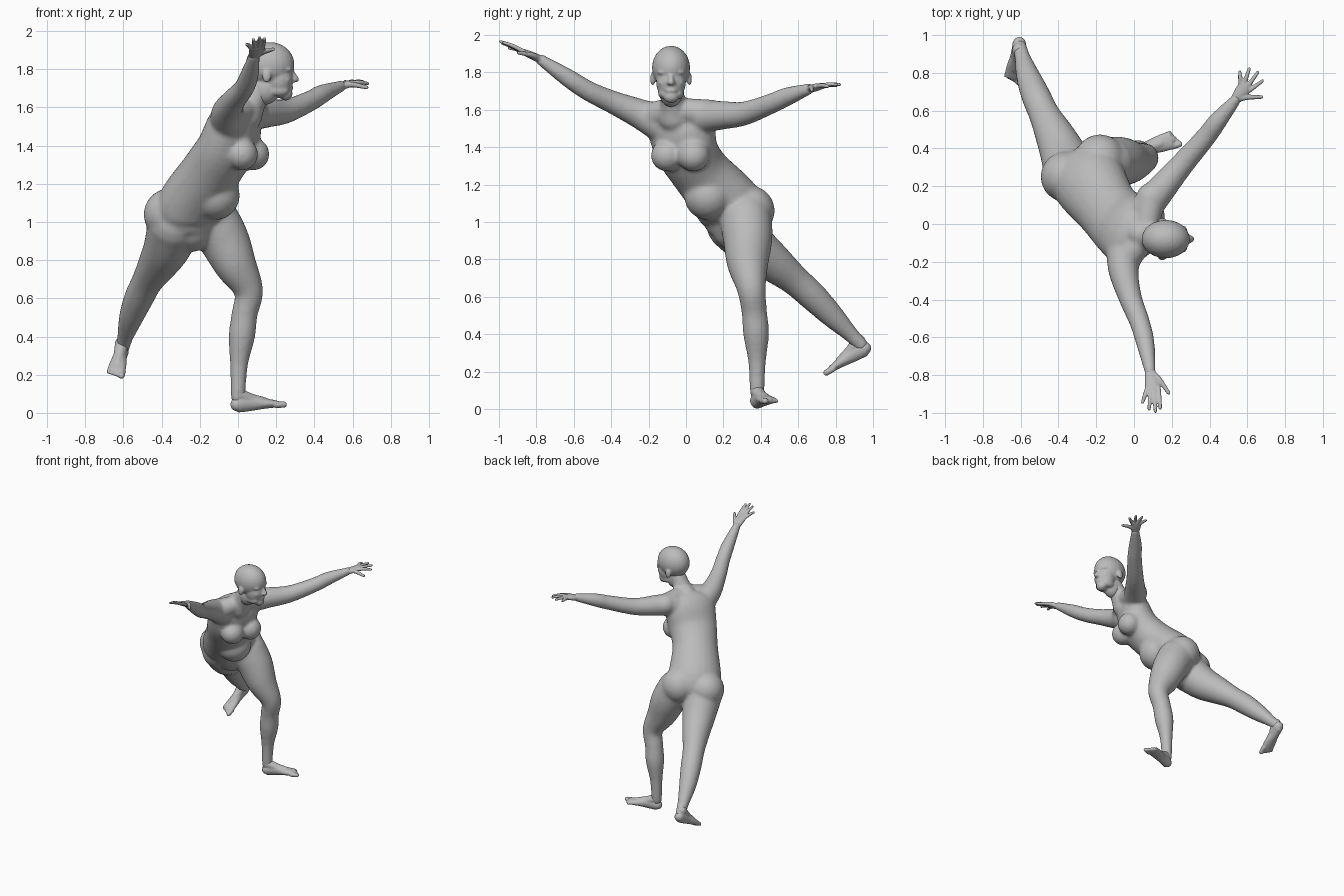
import bpy, bmesh, math
from mathutils import Vector, Matrix

cube = bpy.data.objects.get("Cube")
if cube:
    bpy.data.objects.remove(cube, do_unlink=True)

clay = bpy.data.materials.new("clay_grey")
clay.use_nodes = True
GREY = (0.5, 0.5, 0.5, 1)
clay.diffuse_color = GREY
clay.node_tree.nodes["Principled BSDF"].inputs["Base Color"].default_value = GREY


def ball(bm, centre, radii):
    """Ellipsoid; radii is a number or three numbers."""
    if not isinstance(radii, tuple):
        radii = (radii,) * 3
    m = Matrix.Translation(centre) @ Matrix.Diagonal((*radii, 1))
    bmesh.ops.create_uvsphere(bm, u_segments=24, v_segments=14, radius=1, matrix=m)


def spline(stations, steps=5):
    """Catmull-Rom interpolation of stations (x, y, z, half width, half depth)."""
    pts = [Vector(s) for s in stations]
    pts = [pts[0] * 2 - pts[1]] + pts + [pts[-1] * 2 - pts[-2]]
    out = []
    for a, b, c, d in zip(pts, pts[1:], pts[2:], pts[3:]):
        for i in range(steps):
            t = i / steps
            out.append(0.5 * (2 * b + (c - a) * t + (2 * a - 5 * b + 4 * c - d) * t * t
                              + (3 * b - a - 3 * c + d) * t ** 3))
    return out + [pts[-2]]


def loft(bm, stations, side=(1, 0, 0), side_end=None, n=24):
    """Elliptical tube through the stations with rounded ends."""
    full = [tuple(s) if len(s) == 5 else (*s, s[3]) for s in stations]
    path = spline(full)
    s0, s1 = Vector(side), Vector(side_end or side)
    rings = []
    for i, p in enumerate(path):
        a, b = path[max(i - 1, 0)], path[min(i + 1, len(path) - 1)]
        tan = (Vector(b[:3]) - Vector(a[:3])).normalized()
        w = s0.lerp(s1, i / (len(path) - 1))
        w = (w - tan * w.dot(tan)).normalized()
        d = tan.cross(w)
        c = Vector(p[:3])
        rings.append([bm.verts.new(c + w * p[3] * math.cos(k * math.tau / n)
                                   + d * p[4] * math.sin(k * math.tau / n)) for k in range(n)])
    for r, q in zip(rings, rings[1:]):
        for k in range(n):
            bm.faces.new((r[k], r[(k + 1) % n], q[(k + 1) % n], q[k]))
    bm.faces.new(rings[0][::-1])
    bm.faces.new(rings[-1])
    for s in (full[0], full[-1]):
        ball(bm, s[:3], min(s[3], s[4]) * 0.98)


def finish(name, bm, voxel, smooth):
    """Fuse the overlapping volumes into one smooth skin."""
    bmesh.ops.recalc_face_normals(bm, faces=bm.faces)
    me = bpy.data.meshes.new(name)
    bm.to_mesh(me)
    bm.free()
    me.materials.append(clay)
    for p in me.polygons:
        p.use_smooth = True
    ob = bpy.data.objects.new(name, me)
    bpy.context.collection.objects.link(ob)
    rm = ob.modifiers.new("fuse", "REMESH")
    rm.mode = "VOXEL"
    rm.voxel_size = voxel
    rm.use_smooth_shade = True
    sm = ob.modifiers.new("soften", "SMOOTH")
    sm.factor = 0.5
    sm.iterations = smooth


# Body: torso, neck, arms and legs
bm = bmesh.new()
loft(bm, [(-0.25, 0.27, 0.98, 0.17, 0.14), (-0.24, 0.23, 1.09, 0.2, 0.165),
          (-0.14, 0.08, 1.265, 0.17, 0.15), (-0.06, 0.0, 1.39, 0.185, 0.14),
          (-0.01, -0.03, 1.53, 0.195, 0.12), (0.03, -0.05, 1.6, 0.14, 0.075)],
     side=(0.75, 0.65, 0), side_end=(0.41, 0.91, 0))
loft(bm, [(0.04, -0.06, 1.56, 0.09), (0.09, -0.07, 1.65, 0.066), (0.16, -0.08, 1.76, 0.062)])
for c in ((0.08, 0.04), (0.02, -0.1)):                      # breasts
    ball(bm, (*c, 1.355), (0.085, 0.088, 0.085))
ball(bm, (-0.36, 0.25, 1.04), 0.135)                        # buttocks
ball(bm, (-0.18, 0.34, 1.06), 0.135)
ball(bm, (-0.12, 0.12, 1.14), 0.13)                         # belly
for a, b in (((-0.05, -0.19, 1.56), (0.05, -0.08, 1.6)),    # shoulder muscles
             ((0.09, 0.14, 1.575), (0.06, -0.04, 1.6))):
    loft(bm, [(*a, 0.08), (*b, 0.065)], side=(0, 0, 1))

loft(bm, [(0.06, 0.08, 1.56, 0.085), (0.14, 0.18, 1.57, 0.078), (0.25, 0.31, 1.58, 0.064),
          (0.38, 0.46, 1.635, 0.054), (0.44, 0.54, 1.67, 0.05), (0.54, 0.66, 1.712, 0.03)],
     side=(0, 0, 1))                                        # left arm
loft(bm, [(-0.05, -0.14, 1.53, 0.1), (-0.055, -0.25, 1.58, 0.08), (-0.02, -0.39, 1.64, 0.062),
          (0.03, -0.52, 1.7, 0.054), (0.06, -0.63, 1.77, 0.049), (0.085, -0.78, 1.87, 0.03)],
     side=(0, 0, 1))                                        # right arm
loft(bm, [(-0.14, 0.32, 1.02, 0.14), (-0.075, 0.33, 0.91, 0.132), (-0.015, 0.33, 0.78, 0.112),
          (0.055, 0.35, 0.64, 0.077), (0.035, 0.365, 0.52, 0.068), (0.02, 0.375, 0.4, 0.069),
          (0.005, 0.38, 0.25, 0.047), (0.0, 0.38, 0.08, 0.038)])        # left leg
loft(bm, [(-0.33, 0.25, 0.99, 0.145), (-0.37, 0.36, 0.87, 0.125), (-0.42, 0.47, 0.78, 0.104),
          (-0.475, 0.58, 0.69, 0.082), (-0.52, 0.68, 0.6, 0.077), (-0.56, 0.78, 0.5, 0.064),
          (-0.59, 0.88, 0.4, 0.043), (-0.605, 0.94, 0.34, 0.037)])      # right leg
finish("body", bm, 0.011, 10)

# Head, looking along +x
bm = bmesh.new()
Y = -0.08
ball(bm, (0.168, Y, 1.825), (0.128, 0.102, 0.117))
ball(bm, (0.215, Y, 1.75), (0.075, 0.08, 0.1))
ball(bm, (0.25, Y, 1.672), (0.036, 0.042, 0.036))           # chin
loft(bm, [(0.275, Y, 1.795, 0.012), (0.295, Y, 1.765, 0.014), (0.303, Y, 1.747, 0.017)])
ball(bm, (0.275, Y, 1.703), (0.015, 0.03, 0.013))           # lips
ball(bm, (0.145, Y, 1.7), (0.075, 0.065, 0.085))            # nape
for s in (-1, 1):
    ball(bm, (0.215, Y + s * 0.042, 1.69), (0.052, 0.027, 0.032))       # jaw
    ball(bm, (0.26, Y + s * 0.04, 1.8), (0.024, 0.033, 0.014))          # brow
    ball(bm, (0.25, Y + s * 0.045, 1.745), (0.026, 0.024, 0.024))       # cheek
    ball(bm, (0.296, Y + s * 0.013, 1.745), 0.011)                      # nostril
    ball(bm, (0.15, Y + s * 0.098, 1.765), (0.024, 0.013, 0.036))       # ear
finish("head", bm, 0.007, 5)


def hand(name, wrist, knuckles, tips, thumb):
    """Flat palm with four spread fingers, listed across the hand, and a thumb."""
    bm = bmesh.new()
    w, k, th = Vector(wrist), Vector(knuckles), Vector(thumb)
    along = (k - w).normalized()
    side = along.cross(Vector((0, 0, 1))).normalized()
    mid = w.lerp(k, 0.5)
    loft(bm, [(*(w - along * 0.02), 0.027, 0.025), (*w, 0.027, 0.022),
              (*mid, 0.036, 0.02), (*k, 0.04, 0.014)], side=side)
    for i, tip in enumerate(tips):
        root = k + side * (0.031 - 0.0207 * i) - along * 0.01
        tip = Vector(tip)
        bend = root.lerp(tip, 0.5) + Vector((0, 0, 0.004))
        loft(bm, [(*root, 0.0125), (*bend, 0.0115), (*tip, 0.009)], side=side, n=12)
    out = side if (th - mid).dot(side) > 0 else -side
    loft(bm, [(*(w + along * 0.02 + out * 0.01), 0.019), (*(mid + out * 0.04), 0.015),
              (*th, 0.01)], side=along, n=12)
    finish(name, bm, 0.005, 3)


hand("left_hand", (0.535, 0.655, 1.71), (0.595, 0.735, 1.73),
     [(0.68, 0.758, 1.725), (0.655, 0.803, 1.735), (0.61, 0.822, 1.735), (0.56, 0.805, 1.73)],
     (0.675, 0.672, 1.705))
hand("right_hand", (0.085, -0.775, 1.868), (0.1, -0.88, 1.915),
     [(0.045, -0.945, 1.93), (0.08, -0.98, 1.955), (0.113, -0.992, 1.965), (0.14, -0.975, 1.96)],
     (0.184, -0.895, 1.905))


def foot(name, heel, toe, up, inner):
    """Wedge-shaped foot; inner is +1 or -1 for the big toe side."""
    bm = bmesh.new()
    h, up = Vector(heel), Vector(up).normalized()
    along = Vector(toe) - h
    size = along.length
    along.normalize()
    side = along.cross(up).normalized() * inner
    up = (up - along * up.dot(along)).normalized()

    def at(t, rise):
        return tuple(h + along * size * t + up * rise)
    loft(bm, [(*at(0, 0), 0.036, 0.043), (*at(0.3, 0.002), 0.036, 0.043),
              (*at(0.6, -0.008), 0.046, 0.028), (*at(0.86, -0.016), 0.049, 0.018)], side=side)
    loft(bm, [(*at(0.04, 0.05), 0.036), (*at(0.3, 0.02), 0.032), (*at(0.6, 0), 0.025)], side=side)
    for i in range(5):
        r = 0.017 if i == 0 else 0.013 - 0.001 * i
        off = side * (0.034 - 0.0185 * i)
        a, b = Vector(at(0.8, -0.02)) + off, Vector(at(0.97 - 0.028 * i, -0.022)) + off
        loft(bm, [(*a, r), (*b, r)], side=side, n=12)
    finish(name, bm, 0.006, 3)


foot("left_foot", (-0.005, 0.377, 0.044), (0.235, 0.457, 0.066), (0, 0, 1), 1)
foot("right_foot", (-0.607, 0.955, 0.325), (-0.645, 0.738, 0.213), (0, -0.45, 0.9), -1)
